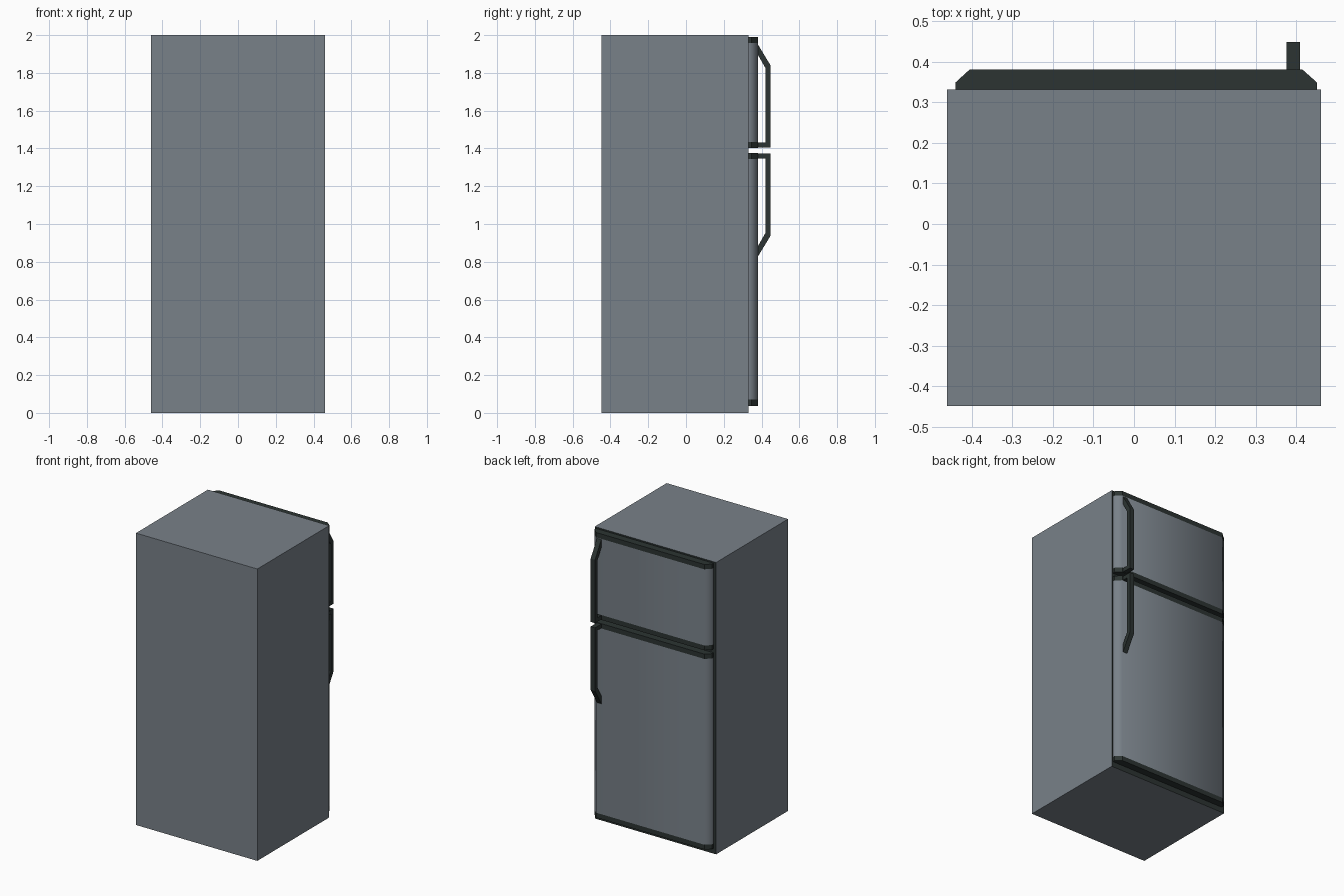
import bpy, bmesh

if "Cube" in bpy.data.objects:
    bpy.data.objects.remove(bpy.data.objects["Cube"])


def material(name, rgb):
    m = bpy.data.materials.new(name)
    m.diffuse_color = (*rgb, 1)
    m.use_nodes = True
    m.node_tree.nodes["Principled BSDF"].inputs["Base Color"].default_value = m.diffuse_color
    return m


STEEL = material("grey steel", (0.19, 0.22, 0.25))
DARK = material("dark trim", (0.025, 0.034, 0.032))


def finish(name, bm, mats):
    me = bpy.data.meshes.new(name)
    bm.to_mesh(me)
    bm.free()
    for m in mats:
        me.materials.append(m)
    ob = bpy.data.objects.new(name, me)
    bpy.context.collection.objects.link(ob)
    return ob


def prism(name, outline, offset, mat):
    """Closed solid: outline points extruded by offset."""
    bm = bmesh.new()
    face = bm.faces.new([bm.verts.new(p) for p in outline])
    ext = bmesh.ops.extrude_face_region(bm, geom=[face])
    verts = [v for v in ext["geom"] if isinstance(v, bmesh.types.BMVert)]
    bmesh.ops.translate(bm, vec=offset, verts=verts)
    bmesh.ops.recalc_face_normals(bm, faces=bm.faces)
    return finish(name, bm, [mat])


# Cabinet, dark on the face behind the doors
bm = bmesh.new()
bmesh.ops.create_cube(bm, size=1)
for v in bm.verts:
    v.co.x *= 0.92
    v.co.y = -0.448 if v.co.y < 0 else 0.331
    v.co.z += 0.5
    v.co.z *= 2
bm.normal_update()
for f in bm.faces:
    f.material_index = 1 if f.normal.y > 0.5 else 0
finish("cabinet", bm, [STEEL, DARK])

# Door cross-section with chamfered edges, from right to left
SECTION = [(0.451, 0.331), (0.451, 0.348), (0.415, 0.380),
           (-0.405, 0.380), (-0.440, 0.348), (-0.440, 0.331)]


def door(name, z0, z1):
    t = 0.033
    # Trim strips at both ends
    for part, z in (("bottom", z0), ("top", z1 - t)):
        prism(f"{name}_{part}_trim", [(x, y, z) for x, y in SECTION], (0, 0, t), DARK)
    # Smooth steel panel between the trims
    bm = bmesh.new()
    rows = [[bm.verts.new((x, y, z)) for x, y in SECTION] for z in (z0 + t, z1 - t)]
    for i in range(len(SECTION) - 1):
        f = bm.faces.new((rows[0][i], rows[0][i + 1], rows[1][i + 1], rows[1][i]))
        f.smooth = True
    finish(f"{name}_panel", bm, [STEEL])


door("freezer_door", 1.402, 1.990)
door("fridge_door", 0.037, 1.376)

# Bent handles, mirrored about the gap between the doors
GAP = 1.389
HANDLE = [(0.378, 0.016), (0.448, 0.016), (0.448, 0.450), (0.378, 0.566),
          (0.378, 0.511), (0.421, 0.436), (0.421, 0.043), (0.378, 0.043)]
for name, s in (("freezer_handle", 1), ("fridge_handle", -1)):
    prism(name, [(0.376, y, GAP + s * z) for y, z in HANDLE], (0.033, 0, 0), DARK)
